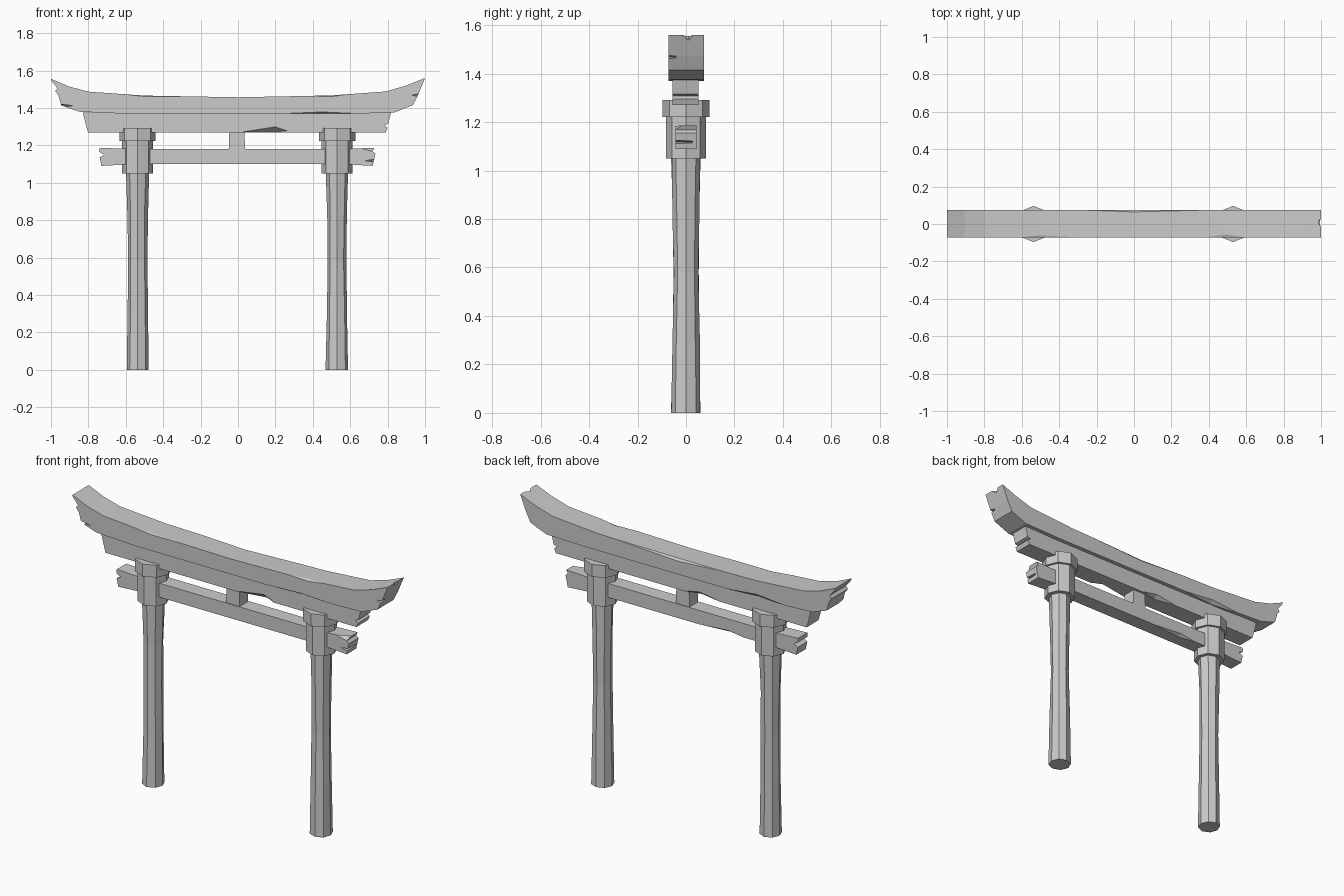
import bpy, bmesh, math, random
from mathutils import Vector

random.seed(4)
if "Cube" in bpy.data.objects:
    bpy.data.objects.remove(bpy.data.objects["Cube"], do_unlink=True)

stone = bpy.data.materials.new("weathered_grey")
stone.use_nodes = True
grey = (0.6, 0.6, 0.6, 1)
stone.diffuse_color = grey
stone.node_tree.nodes["Principled BSDF"].inputs["Base Color"].default_value = grey


def finish(name, bm):
    bmesh.ops.recalc_face_normals(bm, faces=bm.faces)
    mesh = bpy.data.meshes.new(name)
    bm.to_mesh(mesh)
    bm.free()
    mesh.materials.append(stone)
    obj = bpy.data.objects.new(name, mesh)
    bpy.context.collection.objects.link(obj)
    return obj


def beam(name, profile, front, back):
    """Extrude an x-z outline from front y to back y."""
    bm = bmesh.new()
    face = bm.faces.new([bm.verts.new((x, front, z)) for x, z in profile])
    out = bmesh.ops.extrude_face_region(bm, geom=[face])["geom"]
    moved = [g for g in out if isinstance(g, bmesh.types.BMVert)]
    bmesh.ops.translate(bm, verts=moved, vec=(0, back - front, 0))
    return finish(name, bm)


def octagon_post(name, cx, rings, wobble=0.0):
    """Stack eight-sided rings of (radius, height) and cap them."""
    bm = bmesh.new()
    loops = []
    for radius, z in rings:
        loop = []
        for i in range(8):
            a = i * math.pi / 4
            r = radius + random.uniform(-wobble, wobble)
            loop.append(bm.verts.new((cx + r * math.cos(a), r * math.sin(a), z)))
        loops.append(loop)
    for low, high in zip(loops, loops[1:]):
        for i in range(8):
            j = (i + 1) % 8
            bm.faces.new((low[i], low[j], high[j], high[i]))
    bm.faces.new(loops[0])
    bm.faces.new(loops[-1])
    return finish(name, bm)


def chip(obj, *points):
    """Cut away the convex hull of some points."""
    bm = bmesh.new()
    for p in points:
        bm.verts.new(p)
    bmesh.ops.convex_hull(bm, input=bm.verts)
    cutter = finish("chip_cutter", bm)
    cutter.hide_render = True
    mod = obj.modifiers.new("chip", "BOOLEAN")
    mod.operation = "DIFFERENCE"
    mod.solver = "EXACT"
    mod.object = cutter
    graph = bpy.context.evaluated_depsgraph_get()
    worn = bpy.data.meshes.new_from_object(obj.evaluated_get(graph))
    obj.modifiers.clear()
    obj.data = worn
    bpy.data.objects.remove(cutter, do_unlink=True)


def edge_chip(obj, start, end, mid_x, y, inset, drop):
    """Wear a long shallow dent in a beam edge; negative drop wears a lower edge."""
    (xa, za), (xb, zb) = start, end
    t = (mid_x - xa) / (xb - xa)
    zm = za + (zb - za) * t
    side = math.copysign(1, y)
    up = math.copysign(0.03, drop)
    chip(obj, (xa, y + side * 0.001, za), (xb, y + side * 0.001, zb),
         (mid_x, y - side * inset, zm), (mid_x, y + side * 0.001, zm - drop),
         (mid_x, y + side * 0.04, zm + up), (mid_x, y - side * inset, zm + up))


def end_notch(obj, x, depth, y, inset, z, height):
    """Split a wedge into a beam end from one face."""
    s, f = math.copysign(1, x), math.copysign(1, y)
    out_x, out_y, tip_y = x + s * 0.03, y + f * 0.02, y - f * inset
    chip(obj, (out_x, out_y, z - height), (out_x, out_y, z + height),
         (out_x, tip_y, z - height * 0.6), (out_x, tip_y, z + height * 0.6),
         (x - s * depth, out_y, z), (x - s * depth * 0.6, tip_y, z))


# Pillars with collars
for side, cx in (("right", -0.537), ("left", 0.53)):
    octagon_post(side + "_pillar", cx,
                 [(0.06, 0), (0.055, 0.3), (0.051, 0.58), (0.054, 0.82), (0.06, 1.06)], 0.0025)
    octagon_post(side + "_collar", cx, [(0.083, 1.05), (0.083, 1.23)])
    octagon_post(side + "_collar_cap", cx, [(0.097, 1.222), (0.097, 1.292)])

# Lower tie beam with splintered ends
tie = beam("tie_beam", [
    (-0.74, 1.187), (-0.56, 1.18), (0.56, 1.18), (0.73, 1.187), (0.72, 1.168), (0.735, 1.155),
    (0.72, 1.09), (0.56, 1.1), (-0.56, 1.1), (-0.73, 1.09), (-0.74, 1.135), (-0.715, 1.15),
    (-0.742, 1.165)], -0.043, 0.043)
end_notch(tie, 0.73, 0.055, -0.043, 0.07, 1.118, 0.012)
edge_chip(tie, (0.64, 1.187), (0.76, 1.187), 0.74, -0.043, 0.03, 0.025)
edge_chip(tie, (-0.1, 1.1), (-0.4, 1.1), -0.3, 0.043, 0.02, -0.015)

# Centre strut
beam("centre_strut", [(-0.05, 1.17), (0.038, 1.17), (0.034, 1.285), (-0.046, 1.285)], -0.038, 0.038)

# Middle beam under the lintel
middle = beam("middle_beam", [
    (-0.83, 1.375), (-0.815, 1.315), (-0.802, 1.27), (0.79, 1.27), (0.8, 1.295),
    (0.782, 1.308), (0.803, 1.315), (0.818, 1.375)], -0.055, 0.052)
edge_chip(middle, (0.02, 1.272), (0.27, 1.276), 0.2, -0.055, 0.03, -0.025)
edge_chip(middle, (-0.25, 1.272), (-0.02, 1.272), -0.12, 0.052, 0.025, -0.02)

# Upswept lintel
lintel = beam("lintel", [
    (-1, 1.556), (-0.905, 1.515), (-0.8, 1.487), (-0.5, 1.466), (0, 1.457), (0.5, 1.467),
    (0.79, 1.488), (0.9, 1.52), (1, 1.56), (0.965, 1.475), (0.935, 1.415), (0.835, 1.375),
    (0.6, 1.369), (-0.6, 1.369), (-0.85, 1.38), (-0.945, 1.413), (-0.96, 1.468),
    (-0.978, 1.49), (-0.965, 1.505), (-0.998, 1.545)], -0.072, 0.075)
edge_chip(lintel, (-0.67, 1.479), (-0.2, 1.462), -0.5, -0.072, 0.027, 0.012)
edge_chip(lintel, (0.34, 1.465), (0.62, 1.477), 0.5, -0.072, 0.027, 0.012)
edge_chip(lintel, (-0.35, 1.465), (0.6, 1.474), 0, 0.075, 0.02, 0.025)
edge_chip(lintel, (0.18, 1.368), (0.65, 1.37), 0.45, -0.072, 0.015, -0.01)
edge_chip(lintel, (-0.7, 1.371), (-0.3, 1.369), -0.5, 0.075, 0.02, -0.018)
end_notch(lintel, -0.95, 0.08, -0.072, 0.03, 1.412, 0.014)
end_notch(lintel, 0.955, 0.03, -0.072, 0.03, 1.468, 0.012)

# Shallow hollow at the lintel's left tip
chip(lintel, (1.02, -0.06, 1.585), (1.02, 0.06, 1.585), (0.985, 0.01, 1.57),
     (1.02, 0.01, 1.53), (0.985, 0.01, 1.54))
